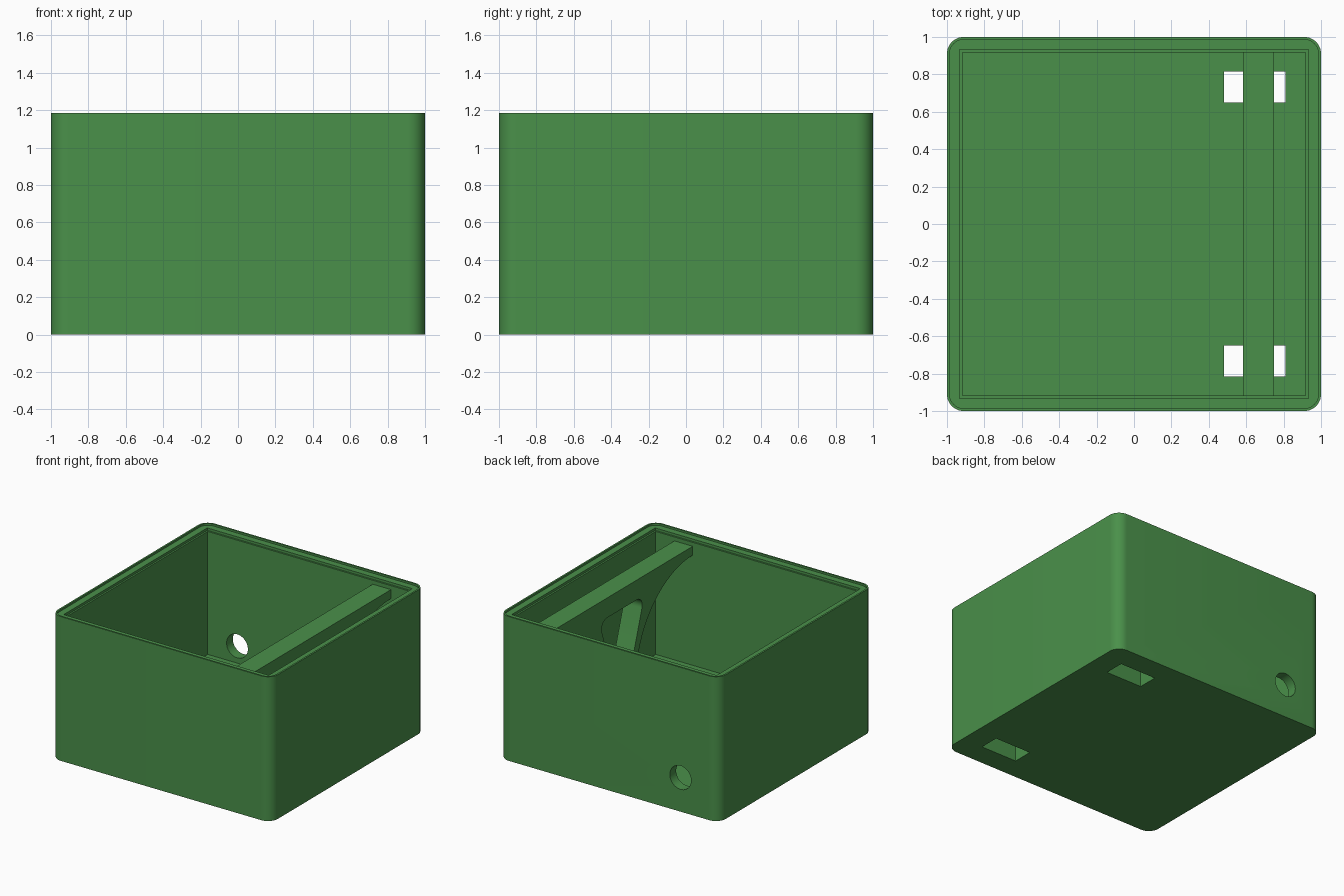
import bpy, bmesh, math
from mathutils import Matrix, Vector

if "Cube" in bpy.data.objects:
    bpy.data.objects.remove(bpy.data.objects["Cube"])

green = bpy.data.materials.new("green")
green.diffuse_color = (0.068, 0.28, 0.068, 1)
green.use_nodes = True
green.node_tree.nodes["Principled BSDF"].inputs["Base Color"].default_value = green.diffuse_color


def rounded(points, radius, steps=10):
    """Round the corners of a convex counter-clockwise polygon."""
    pts = [Vector(p) for p in points]
    out = []
    for i, p in enumerate(pts):
        a = (pts[i - 1] - p).normalized()
        b = (pts[(i + 1) % len(pts)] - p).normalized()
        half = a.angle(b) / 2
        centre = p + (a + b).normalized() * radius / math.sin(half)
        start = p + a * radius / math.tan(half) - centre
        sweep = math.pi - 2 * half
        for k in range(steps + 1):
            t = sweep * k / steps
            c, s = math.cos(t), math.sin(t)
            out.append((centre.x + start.x * c - start.y * s,
                        centre.y + start.x * s + start.y * c))
    return out


def rect(x0, x1, y0, y1):
    return [(x0, y0), (x1, y0), (x1, y1), (x0, y1)]


def circle(cx, cy, r, n):
    return [(cx + r * math.cos(2 * math.pi * i / n),
             cy + r * math.sin(2 * math.pi * i / n)) for i in range(n)]


def prism(name, outline, lo, hi, axis="Z"):
    """Extrude an outline along Z (x,y), along X (y,z) or along Y (x,z)."""
    place = {"Z": lambda a, b, d: (a, b, d),
             "X": lambda a, b, d: (d, a, b),
             "Y": lambda a, b, d: (a, d, b)}[axis]
    bm = bmesh.new()
    low = [bm.verts.new(place(a, b, lo)) for a, b in outline]
    high = [bm.verts.new(place(a, b, hi)) for a, b in outline]
    bm.faces.new(low[::-1])
    bm.faces.new(high)
    n = len(low)
    for i in range(n):
        j = (i + 1) % n
        bm.faces.new((low[i], low[j], high[j], high[i]))
    bmesh.ops.recalc_face_normals(bm, faces=bm.faces)
    mesh = bpy.data.meshes.new(name)
    bm.to_mesh(mesh)
    bm.free()
    mesh.materials.append(green)
    ob = bpy.data.objects.new(name, mesh)
    bpy.context.collection.objects.link(ob)
    return ob


def carve(ob, cutters):
    """Subtract the cutters, bake the result, drop the cutters, smooth it."""
    for c in cutters:
        c.hide_render = True
        m = ob.modifiers.new("cut", "BOOLEAN")
        m.operation, m.solver, m.object = "DIFFERENCE", "EXACT", c
    bpy.ops.object.select_all(action="DESELECT")
    bpy.context.view_layer.objects.active = ob
    ob.select_set(True)
    for m in list(ob.modifiers):
        bpy.ops.object.modifier_apply(modifier=m.name)
    for c in cutters:
        bpy.data.objects.remove(c)
    bpy.ops.object.shade_smooth_by_angle(angle=math.radians(30))


H, FLOOR, IN = 1.185, 0.14, 0.918

# Open box: cavity, stepped rim, two floor slots and a cable hole at the back
box = prism("box", rounded(rect(-1, 1, -1, 1), 0.09), 0, H)
cuts = [
    prism("cavity", rect(-IN, IN, -IN, IN), FLOOR, H + 0.1),
    prism("inner_step", rect(-0.932, 0.932, -0.932, 0.932), H - 0.035, H + 0.12),
    prism("lid_recess", rounded(rect(-0.986, 0.986, -0.986, 0.986), 0.076), H - 0.015, H + 0.14),
    prism("cable_hole", circle(-0.65, 0.28, 0.097, 40), 0.8, 1.1, "Y"),
]
for y0, y1 in ((-0.815, -0.65), (0.65, 0.815)):
    cuts.append(prism("floor_slot", rect(0.48, 0.81, y0, y1), -0.1, FLOOR + 0.1))
carve(box, cuts)

# Inner support: a top bar on a waisted column, with an opening in the middle
support = prism("support", rect(-IN, IN, FLOOR, 1.118), 0.582, 0.748, "X")
opening = rounded([(-0.075, 0.3), (0.075, 0.3), (0.29, 0.955), (-0.29, 0.955)], 0.07)
cuts = [prism("opening", opening, 0.5, 0.85, "X")]
for side in (-1, 1):
    cuts.append(prism("arch", circle(side * IN, 0.315, 0.73, 96), 0.5, 0.85, "X"))
carve(support, cuts)
